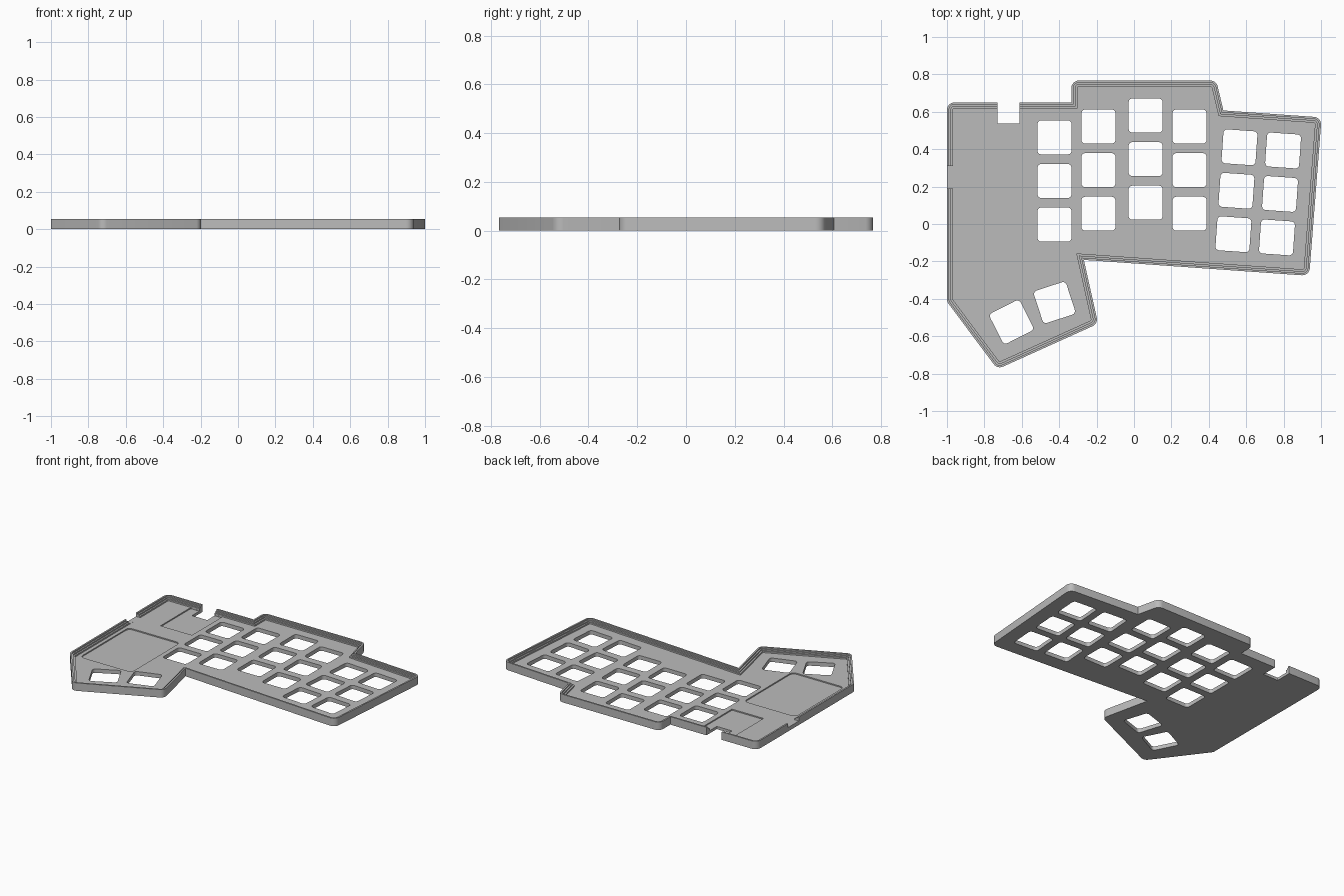
import bpy, bmesh, math
from mathutils import Vector, Matrix

cube = bpy.data.objects.get("Cube")
if cube:
    bpy.data.objects.remove(cube, do_unlink=True)

HEIGHT, FLOOR, POCKET = 0.055, 0.027, 0.008
KEY, PITCH = 0.182, 0.233

# Case outline, clockwise from the back right-hand corner
OUTLINE = [(-1, 0.65), (-0.335, 0.65), (-0.335, 0.767), (0.44, 0.767),
           (0.478, 0.607), (1.003, 0.57), (0.937, -0.277), (-0.268, -0.192),
           (-0.192, -0.533), (-0.73, -0.776), (-1, -0.415)]


def rounded_loop(points, radius, inset=0.0, steps=6):
    """Inset a clockwise polygon and round its convex corners."""
    pts = [Vector(p) for p in points]
    loop = []
    for i, p in enumerate(pts):
        d1 = (p - pts[i - 1]).normalized()
        d2 = (pts[(i + 1) % len(pts)] - p).normalized()
        n1, n2 = Vector((d1.y, -d1.x)), Vector((d2.y, -d2.x))
        bisector = (n1 + n2) / (1 + n1.dot(n2))
        corner = p + bisector * inset
        if d1.x * d2.y - d1.y * d2.x > 0:
            loop.append(corner)          # concave corners stay sharp
            continue
        r = max(radius - inset, 0.004)
        centre = corner + bisector * r
        turn = d1.angle(d2)
        for k in range(steps + 1):
            a = -turn * k / steps
            out = Matrix.Rotation(a, 2) @ -n1
            loop.append(centre + out * r)
    return loop


def loft(bm, rings):
    """Join (loop, z) rings into one closed solid."""
    rows = [[bm.verts.new((p.x, p.y, z)) for p in loop] for loop, z in rings]
    n = len(rows[0])
    for a, b in zip(rows, rows[1:]):
        for i in range(n):
            j = (i + 1) % n
            bm.faces.new((a[i], a[j], b[j], b[i]))
    bm.faces.new(rows[0])
    bm.faces.new(rows[-1][::-1])


def block(bm, x, y, w, d, z0, z1, angle=0, radius=0.02):
    """Upright block with rounded corners, centred on x, y."""
    rect = [(-w / 2, d / 2), (w / 2, d / 2), (w / 2, -d / 2), (-w / 2, -d / 2)]
    turn = Matrix.Rotation(math.radians(angle), 2)
    loop = [turn @ p + Vector((x, y)) for p in rounded_loop(rect, radius, steps=4)]
    loft(bm, [(loop, z0), (loop, z1)])


def finish(name, bm):
    bmesh.ops.recalc_face_normals(bm, faces=bm.faces[:])
    mesh = bpy.data.meshes.new(name)
    bm.to_mesh(mesh)
    bm.free()
    obj = bpy.data.objects.new(name, mesh)
    bpy.context.collection.objects.link(obj)
    return obj


def cut(target, bm):
    cutter = finish("cutter", bm)
    cutter.hide_render = True
    mod = target.modifiers.new("cut", 'BOOLEAN')
    mod.operation, mod.solver, mod.object = 'DIFFERENCE', 'EXACT', cutter
    bpy.context.view_layer.objects.active = target
    bpy.ops.object.modifier_apply(modifier=mod.name)
    bpy.data.objects.remove(cutter, do_unlink=True)


# Tray with a stepped rim
profile = [(0, 0), (0, HEIGHT), (0.011, HEIGHT), (0.011, 0.046), (0.021, 0.046),
           (0.021, 0.037), (0.032, 0.037), (0.032, FLOOR)]
bm = bmesh.new()
loft(bm, [(rounded_loop(OUTLINE, 0.04, inset), z) for inset, z in profile])
case = finish("case_tray", bm)

# Key openings: straight columns, tilted columns, thumb keys
keys = []
for x, top, tilt in [(-0.425, 0.463, 0), (-0.19, 0.521, 0), (0.062, 0.58, 0),
                     (0.297, 0.521, 0), (0.564, 0.41, -4), (0.797, 0.393, -4)]:
    a = math.radians(tilt)
    for row in range(3):
        keys.append((x + math.sin(a) * PITCH * row,
                     top - math.cos(a) * PITCH * row, tilt))
keys += [(-0.655, -0.524, 27), (-0.425, -0.42, 18)]
bm = bmesh.new()
for x, y, tilt in keys:
    block(bm, x, y, KEY, KEY, -0.1, 0.1, tilt)

# Battery and controller pockets
block(bm, -0.746, -0.119, 0.395, 0.532, FLOOR - POCKET, 0.1, radius=0.03)
block(bm, -0.674, 0.451, 0.242, 0.332, FLOOR - POCKET, 0.1, radius=0.004)
cut(case, bm)

# Connector notch and side switch gap
bm = bmesh.new()
block(bm, -0.671, 0.637, 0.117, 0.2, -0.1, 0.1, radius=0.004)
block(bm, -1.0, 0.25, 0.08, 0.12, FLOOR + 0.0005, 0.1, radius=0.004)
cut(case, bm)

# Material and shading
grey = bpy.data.materials.new("case grey")
grey.use_nodes = True
colour = (0.5, 0.5, 0.5, 1)
grey.diffuse_color = colour
grey.node_tree.nodes["Principled BSDF"].inputs["Base Color"].default_value = colour
case.data.materials.clear()
case.data.materials.append(grey)
bpy.ops.object.select_all(action='DESELECT')
case.select_set(True)
bpy.context.view_layer.objects.active = case
bpy.ops.object.shade_smooth_by_angle(angle=math.radians(30))
